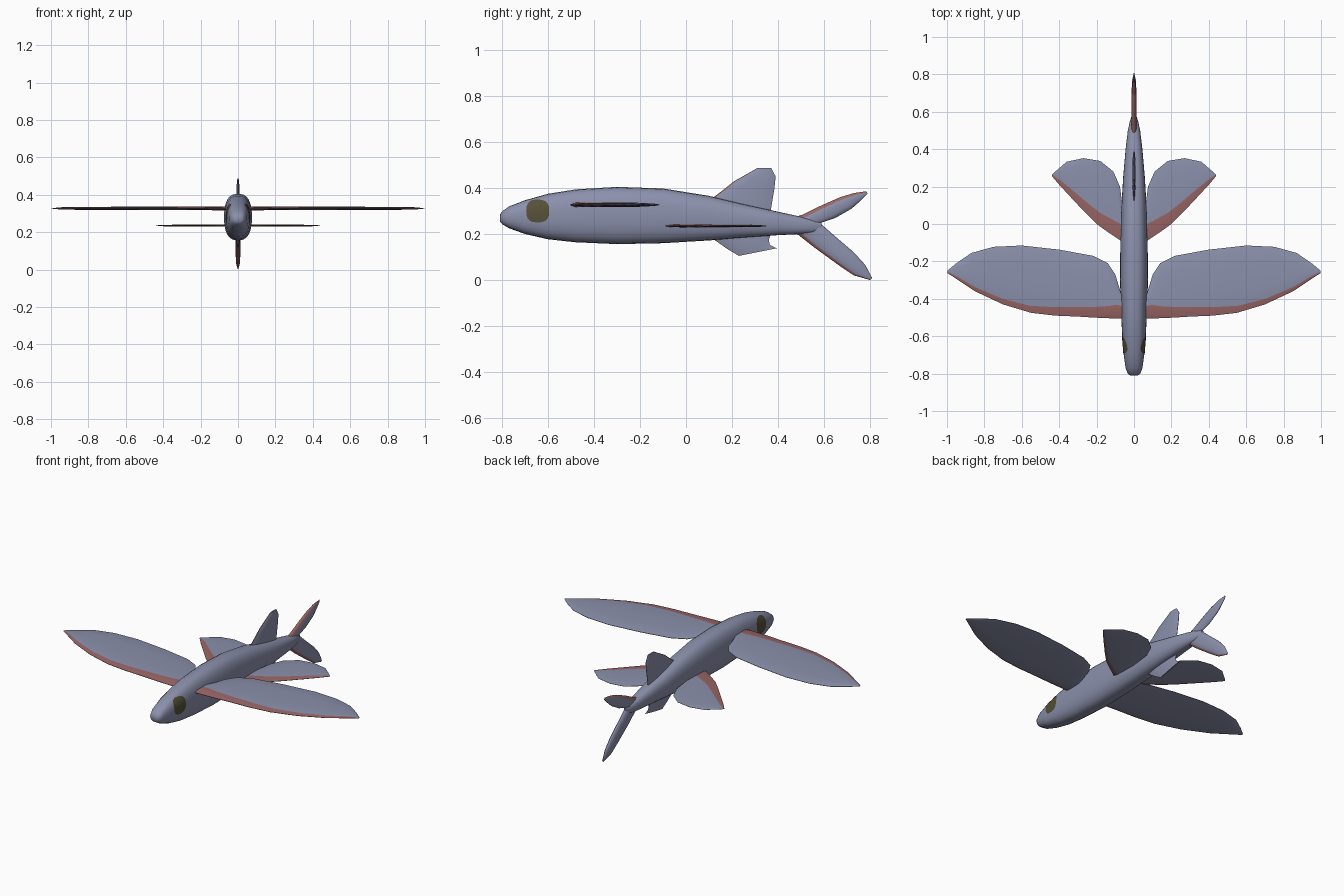
import bpy, bmesh, math
from mathutils import Vector
from mathutils.bvhtree import BVHTree

cube = bpy.data.objects.get("Cube")
if cube:
    bpy.data.objects.remove(cube, do_unlink=True)


def material(name, rgb):
    mat = bpy.data.materials.new(name)
    mat.use_nodes = True
    mat.diffuse_color = (*rgb, 1)
    mat.node_tree.nodes["Principled BSDF"].inputs["Base Color"].default_value = (*rgb, 1)
    return mat


slate = material("slate blue", (0.26, 0.28, 0.41))
rose = material("dusty rose", (0.32, 0.13, 0.13))
olive = material("dark olive", (0.09, 0.08, 0.04))


def finish(bm, name, mats, mirror=False, angle=50):
    """Turn a bmesh into a smooth-shaded object."""
    bmesh.ops.recalc_face_normals(bm, faces=bm.faces)
    mesh = bpy.data.meshes.new(name)
    bm.to_mesh(mesh)
    for mat in mats:
        mesh.materials.append(mat)
    mesh.shade_smooth()
    mesh.set_sharp_from_angle(angle=math.radians(angle))
    obj = bpy.data.objects.new(name, mesh)
    bpy.context.collection.objects.link(obj)
    if mirror:
        obj.modifiers.new("mirror", "MIRROR").use_mirror_merge = False
    return obj


def loft(bm, rings, paint=lambda k: 0):
    """Skin closed rings of points and cap both ends."""
    rows = [[bm.verts.new(p) for p in ring] for ring in rings]
    n = len(rows[0])
    for a, b in zip(rows, rows[1:]):
        for k in range(n):
            j = (k + 1) % n
            bm.faces.new((a[k], a[j], b[j], b[k])).material_index = paint(k)
    for row in (rows[0], rows[-1]):
        bm.faces.new(row)


# Body: stations of (y, bottom, top, half width)
stations = [
    (-.81, .255, .283, .02), (-.80, .243, .298, .034), (-.77, .225, .32, .045),
    (-.70, .2, .347, .055), (-.6, .177, .375, .063), (-.48, .164, .394, .069),
    (-.3, .156, .405, .075), (-.1, .16, .398, .073), (.1, .172, .366, .067),
    (.25, .184, .33, .058), (.4, .195, .297, .045), (.5, .2, .275, .033),
    (.55, .205, .262, .022), (.59, .215, .252, .008),
]


def rounded(value, power):
    return math.copysign(abs(value) ** power, value)


def body_ring(y, low, high, half, sides=24):
    turns = [math.tau * k / sides for k in range(sides)]
    return [Vector((half * rounded(math.cos(a), .75), y,
                    (low + high) / 2 + (high - low) / 2 * rounded(math.sin(a), .85)))
            for a in turns]


bm = bmesh.new()
loft(bm, [body_ring(*s) for s in stations])
surface = BVHTree.FromBMesh(bm)
finish(bm, "body", [slate])
bm.free()

# Eyes: thin patches laid on the sides of the head
bm = bmesh.new()


def on_head(radius, angle):
    start = Vector((1, -.645 + radius * rounded(math.cos(angle), .75),
                    .3 + radius * rounded(math.sin(angle), .75)))
    hit = surface.ray_cast(start, Vector((-1, 0, 0)))[0]
    return hit + Vector((.002, 0, 0))


centre = bm.verts.new(on_head(0, 0))
inner = None
for radius in (.017, .034, .05):
    ring = [bm.verts.new(on_head(radius, math.tau * k / 20)) for k in range(20)]
    for k in range(20):
        j = (k + 1) % 20
        bm.faces.new((inner[k], ring[k], ring[j], inner[j]) if inner
                     else (centre, ring[k], ring[j]))
    inner = ring
bmesh.ops.recalc_face_normals(bm, faces=bm.faces)
if sum(f.normal.x for f in bm.faces) < 0:
    bmesh.ops.reverse_faces(bm, faces=bm.faces)
eye_mesh = bpy.data.meshes.new("eyes")
bm.to_mesh(eye_mesh)
bm.free()
eye_mesh.materials.append(olive)
eye_mesh.shade_smooth()
eyes = bpy.data.objects.new("eyes", eye_mesh)
bpy.context.collection.objects.link(eyes)
eyes.modifiers.new("mirror", "MIRROR").use_mirror_merge = False


def fin(name, chords, thick, strip, level=None, under=2):
    """Fin from chords (lead a, b, trail a, b) ordered root to tip.

    With a level the fin lies flat at that height, otherwise it stands
    upright on the centre line. The strip gives the rose edge width at
    root and tip; under counts its bands on the second side.
    """
    rings = []
    for i, (la, lb, ta, tb) in enumerate(chords):
        s = i / (len(chords) - 1)
        lead, trail = Vector((la, lb)), Vector((ta, tb))
        length = (trail - lead).length
        width = (strip[0] * (1 - s) + strip[1] * s) / length
        r = min(width, .6)
        steps = [0, r * .3, r] + [r + (1 - r) * f for f in (.3, .7, .93, 1)]
        half = min(thick, length * .25) * (1 - .6 * s ** 4)
        side = []
        for t in steps:
            p = lead.lerp(trail, t)
            side.append((p, half * max(.12, 1 - (2 * t - 1) ** 6)))
        section = side + [(p, -h) for p, h in reversed(side)]
        if level is None:
            rings.append([(h, p.x, p.y) for p, h in section])
        else:
            rings.append([(p.x, p.y, level + h) for p, h in section])
    last = len(rings[0]) - 1
    bm = bmesh.new()
    loft(bm, rings, lambda k: int(k < 2 or k == last or last - under <= k))
    finish(bm, name, [slate, rose], mirror=level is not None)
    bm.free()


# Large wing-like fins
fin("pectoral_fins", [
    (.03, -.505, .06, -.40), (.10, -.505, .085, -.32), (.16, -.503, .10, -.27),
    (.22, -.5, .14, -.21), (.3, -.495, .22, -.17), (.42, -.49, .4, -.137),
    (.55, -.475, .6, -.115), (.7, -.43, .75, -.122), (.85, -.36, .87, -.155),
    (.94, -.3, .95, -.21), (.998, -.262, .998, -.25),
], .01, (.08, .01), level=.327, under=1)

# Smaller rear pair
fin("pelvic_fins", [
    (.03, -.1, .05, .0), (.07, -.09, .062, .1), (.13, -.05, .075, .2),
    (.2, .0, .11, .28), (.27, .07, .18, .337), (.34, .145, .27, .352),
    (.4, .21, .36, .333), (.44, .257, .435, .268),
], .006, (.1, .012), level=.235, under=1)

# Upright fins on the centre line
fin("dorsal_fin", [
    (.10, .345, .365, .28), (.16, .39, .375, .34), (.21, .43, .385, .4),
    (.29, .475, .39, .45), (.31, .487, .37, .488),
], .008, (.008, .004))
fin("anal_fin", [
    (.10, .19, .37, .2), (.13, .17, .36, .175), (.18, .135, .365, .152),
    (.23, .105, .395, .138),
], .008, (.006, .004))
fin("upper_tail_lobe", [
    (.46, .27, .55, .22), (.51, .285, .59, .25), (.58, .32, .65, .27),
    (.67, .36, .72, .31), (.73, .378, .76, .345), (.785, .386, .79, .375),
], .014, (.022, .008))
fin("lower_tail_lobe", [
    (.45, .21, .54, .26), (.49, .195, .58, .25), (.56, .14, .66, .18),
    (.67, .06, .73, .12), (.73, .02, .78, .065), (.8, .0, .81, .008),
], .014, (.018, .006))
